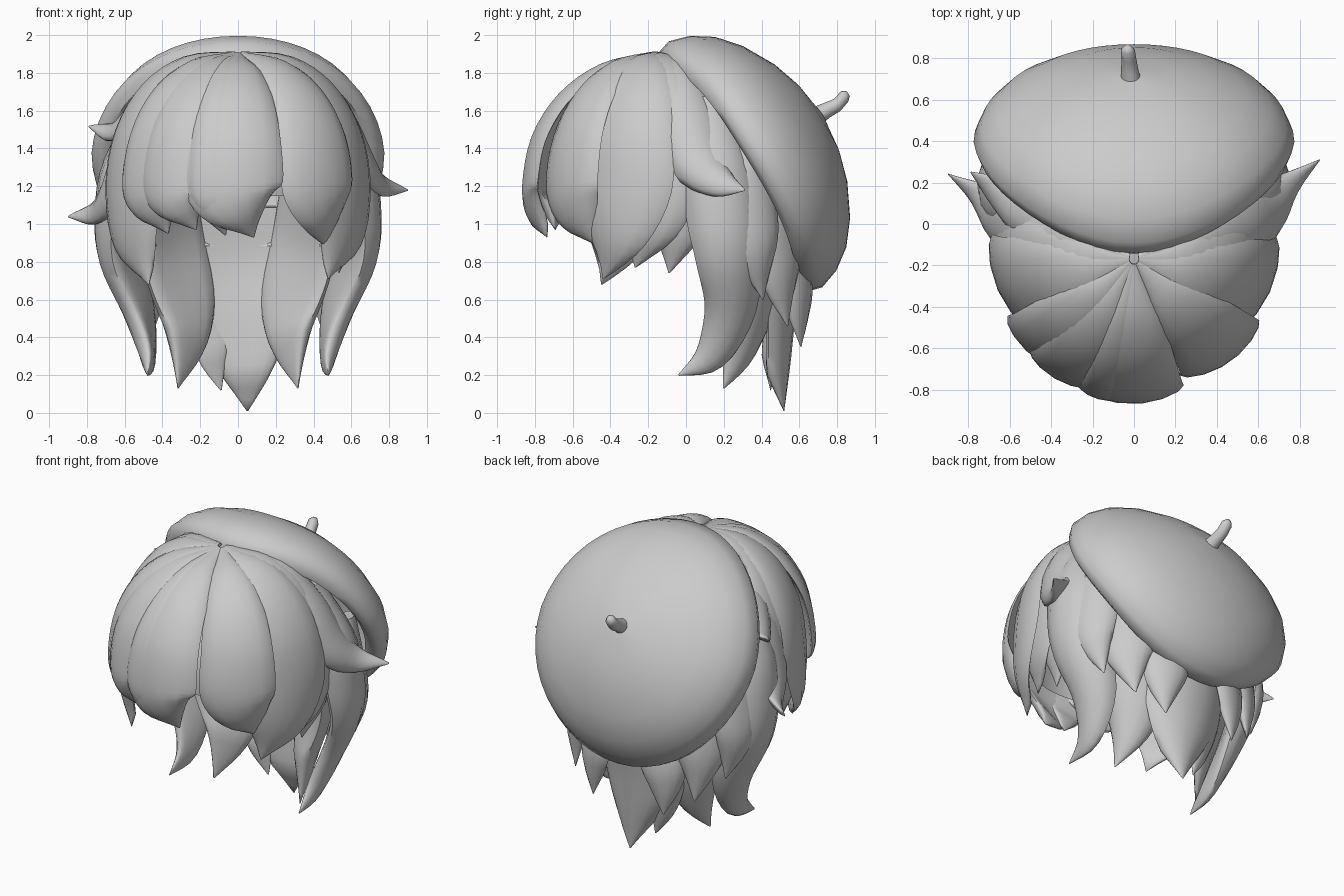
import bpy
import bmesh
from math import sin, cos, pi, radians
from mathutils import Vector, Matrix

default_cube = bpy.data.objects.get("Cube")
if default_cube:
    bpy.data.objects.remove(default_cube, do_unlink=True)

# One plain grey for everything
GREY = (0.6, 0.6, 0.6, 1)
grey = bpy.data.materials.new("plain_grey")
grey.use_nodes = True
grey.diffuse_color = GREY
grey.node_tree.nodes["Principled BSDF"].inputs["Base Color"].default_value = GREY


def finish(name, bm, angle=60):
    """Turn a bmesh into a smooth shaded object."""
    bmesh.ops.recalc_face_normals(bm, faces=bm.faces)
    mesh = bpy.data.meshes.new(name)
    bm.to_mesh(mesh)
    bm.free()
    mesh.materials.append(grey)
    obj = bpy.data.objects.new(name, mesh)
    bpy.context.collection.objects.link(obj)
    bpy.ops.object.select_all(action="DESELECT")
    obj.select_set(True)
    bpy.context.view_layer.objects.active = obj
    bpy.ops.object.shade_smooth_by_angle(angle=radians(angle))
    return obj


def loft(name, rings, cap_start=True, cap_end=True):
    """Skin a list of equal rings of points."""
    bm = bmesh.new()
    loops = [[bm.verts.new(p) for p in ring] for ring in rings]
    for low, high in zip(loops, loops[1:]):
        for i in range(len(low)):
            j = (i + 1) % len(low)
            bm.faces.new((low[i], low[j], high[j], high[i]))
    if cap_start:
        bm.faces.new(loops[0])
    if cap_end:
        bm.faces.new(loops[-1])
    return finish(name, bm)


def smooth_path(points, steps=4):
    """Catmull-Rom curve through points that also carry a width."""
    pts = [Vector(p) for p in points]
    pts = [pts[0] * 2 - pts[1]] + pts + [pts[-1] * 2 - pts[-2]]
    result = []
    for a, b, c, d in zip(pts, pts[1:], pts[2:], pts[3:]):
        for k in range(steps):
            t = k / steps
            result.append((b * 2 + (c - a) * t + (a * 2 - b * 5 + c * 4 - d) * t ** 2
                           + (b * 3 - a - c * 3 + d) * t ** 3) / 2)
    result.append(pts[-2])
    return result


def lock(name, points, thick=0.055, sides=14):
    """Tapered lens-shaped lock; each point is x, y, z, half width."""
    path = smooth_path(points)
    rings = []
    for i, station in enumerate(path):
        p, width = station.xyz, max(station.w, 0.003)
        before, after = path[max(i - 3, 0)], path[min(i + 3, len(path) - 1)]
        along = (after.xyz - before.xyz).normalized()
        out = p - Vector((0, 0, min(p.z, 1.15)))
        out = (out - along * out.dot(along)).normalized()
        across = along.cross(out)
        depth = min(width * 0.6, thick)
        ring = []
        for k in range(sides):
            c, s = cos(2 * pi * k / sides), sin(2 * pi * k / sides)
            rise = depth * ((s if s > 0 else s * 0.5) - 1)
            bend = (width * c) ** 2 / 1.4
            ring.append(p + across * width * c + out * (rise - bend))
        rings.append(ring)
    return loft(name, rings)


def fringe(name, angle, width, tip_z, tip_angle):
    """Lock that falls over the head dome from the crown; angle 0 is the front."""
    def on_dome(deg, reach, z, w):
        a = radians(deg)
        return (0.66 * reach * sin(a), -0.17 - 0.7 * reach * cos(a), z, w)

    points = []
    for deg in range(2, 91, 22):
        phi = radians(deg)
        # Fuller shoulders at the sides than at the front
        height = 1.2 + 0.71 * cos(phi) + 0.05 * sin(radians(angle)) ** 2 * sin(2 * phi)
        points.append(on_dome(angle, sin(phi), height, width * sin(phi) ** 0.7))
    middle = angle + (tip_angle - angle) * 0.4
    points.append(on_dome(middle, 0.96, 1.2 + (tip_z - 1.2) * 0.55, width * 0.68))
    points.append(on_dome(tip_angle, 0.82, tip_z, 0.004))
    return lock(name, points, thick=0.042)


def mirrored(name, points, thick=0.055):
    """The same lock on both sides of the head."""
    for label, sign in (("left", 1), ("right", -1)):
        lock(f"{label}_{name}", [(x * sign, y, z, w) for x, y, z, w in points], thick)


# Scalp: open shell under the hair, cut higher over the face
bm = bmesh.new()
bmesh.ops.create_uvsphere(bm, u_segments=40, v_segments=28, radius=1)
for v in bm.verts:
    v.co = Vector((v.co.x * 0.58, v.co.y * 0.66 - 0.05, v.co.z * 0.63 + 1.22))
hidden = [v for v in bm.verts if v.co.z < (1.1 if v.co.y < -0.1 else 0.83)]
bmesh.ops.delete(bm, geom=hidden, context="VERTS")
finish("scalp", bm)

# Fringe around the face
fringe("fringe_center", -2, 0.26, 0.93, 9)
fringe("fringe_center_split", -13, 0.13, 0.94, -7)
fringe("left_fringe_inner", 45, 0.23, 0.88, 60)
fringe("left_side_sweep", 73, 0.29, 0.71, 62)
fringe("left_side_middle", 87, 0.26, 0.77, 80)
fringe("left_side_rear", 101, 0.2, 0.74, 98)
fringe("right_fringe_inner", -32, 0.2, 0.97, -24)
fringe("right_fringe_outer", -48, 0.21, 0.95, -43)
fringe("right_side_sweep", -74, 0.29, 0.68, -61)
fringe("right_side_middle", -87, 0.26, 0.77, -80)
fringe("right_side_rear", -101, 0.2, 0.77, -98)

# Flicked locks that stand off the sides and overlap the hat edge
lock("left_flick", [
    (0.06, -0.16, 1.91, 0.05), (0.36, -0.08, 1.85, 0.13), (0.59, -0.01, 1.62, 0.17),
    (0.72, 0.07, 1.36, 0.15), (0.79, 0.18, 1.23, 0.08), (0.9, 0.31, 1.18, 0.004)], 0.08)
lock("right_flick_low", [
    (-0.06, -0.16, 1.91, 0.05), (-0.36, -0.08, 1.85, 0.13), (-0.6, -0.01, 1.57, 0.17),
    (-0.72, 0.04, 1.22, 0.16), (-0.79, 0.13, 1.08, 0.08), (-0.9, 0.24, 1.04, 0.004)], 0.08)
lock("right_flick_high", [
    (-0.3, -0.07, 1.86, 0.1), (-0.54, 0.04, 1.67, 0.14),
    (-0.67, 0.14, 1.53, 0.09), (-0.79, 0.25, 1.52, 0.004)], 0.08)

# Long lower hair
mirrored("long_side_lock", [
    (0.5, 0.14, 1.68, 0.14), (0.7, 0.2, 1.35, 0.2), (0.75, 0.25, 1.05, 0.21),
    (0.72, 0.28, 0.8, 0.19), (0.6, 0.27, 0.52, 0.15), (0.52, 0.13, 0.29, 0.09),
    (0.48, -0.04, 0.2, 0.004)], 0.13)
mirrored("long_inner_lock", [
    (0.44, 0.38, 1.15, 0.2), (0.42, 0.43, 0.85, 0.23), (0.35, 0.41, 0.55, 0.2),
    (0.33, 0.32, 0.32, 0.12), (0.32, 0.2, 0.13, 0.004)], 0.09)
lock("long_back_lock", [
    (0, 0.6, 1.1, 0.28), (0, 0.62, 0.8, 0.3), (0.02, 0.58, 0.5, 0.27),
    (0.05, 0.55, 0.24, 0.16), (0.05, 0.52, 0.01, 0.004)], 0.08)
lock("long_back_split", [
    (-0.16, 0.58, 0.9, 0.17), (-0.18, 0.54, 0.55, 0.15),
    (-0.15, 0.49, 0.3, 0.09), (-0.09, 0.45, 0.12, 0.004)])

# Short layered tips below the hat
mirrored("layer_back_lock", [
    (0.22, 0.6, 1.0, 0.17), (0.27, 0.65, 0.7, 0.15),
    (0.28, 0.64, 0.52, 0.1), (0.26, 0.61, 0.35, 0.004)])
mirrored("layer_corner_lock", [
    (0.4, 0.52, 1.25, 0.1), (0.48, 0.53, 0.95, 0.18),
    (0.5, 0.54, 0.72, 0.14), (0.44, 0.54, 0.46, 0.004)])
mirrored("layer_side_lock", [
    (0.6, 0.38, 1.4, 0.1), (0.67, 0.38, 1.1, 0.16),
    (0.68, 0.4, 0.85, 0.13), (0.58, 0.41, 0.6, 0.004)])

# Hat: soft round profile on a tilted axis, rim raised at both sides
profile = [(0.64, 0.03), (0.7, -0.01), (0.74, 0.02), (0.76, 0.09), (0.725, 0.2),
           (0.65, 0.31), (0.53, 0.41), (0.36, 0.5), (0.2, 0.55), (0.08, 0.565), (0.02, 0.575)]
down, normal = Vector((0, 0.53, -0.85)).normalized(), Vector((0, 0.85, 0.53)).normalized()
tilt = Matrix((Vector((1, 0, 0)), down, normal)).transposed()
hat_rings = []
for r, h in profile:
    ring = []
    for k in range(48):
        a = 2 * pi * k / 48
        # Narrower toward the crown, slightly longer at the nape
        front, nape = max(0, -sin(a)), max(0, sin(a))
        lift = (0.12 - 0.05 * nape ** 2) * (1 - sin(a) ** 4) * (1 - h / 0.58)
        spot = Vector((r * cos(a) * (1.02 - 0.08 * front * r),
                       r * sin(a) * (1 + 0.02 * nape), h + lift))
        ring.append(tilt @ spot + Vector((0, 0.235, 1.275)))
    hat_rings.append(ring)
loft("hat", hat_rings, cap_start=False)

# Hat stalk: bent tapered tube with a rounded end
stalk = [(-0.01, 0.67, 1.56, 0.055), (-0.02, 0.74, 1.6, 0.042), (-0.025, 0.8, 1.63, 0.036),
         (-0.03, 0.84, 1.675, 0.034), (-0.03, 0.86, 1.69, 0.015)]
stalk_rings = []
for x, y, z, r in stalk:
    ring = []
    for k in range(12):
        a = 2 * pi * k / 12
        ring.append(tilt @ Vector((r * cos(a), r * sin(a), 0)) + Vector((x, y, z)))
    stalk_rings.append(ring)
loft("hat_stalk", stalk_rings)
